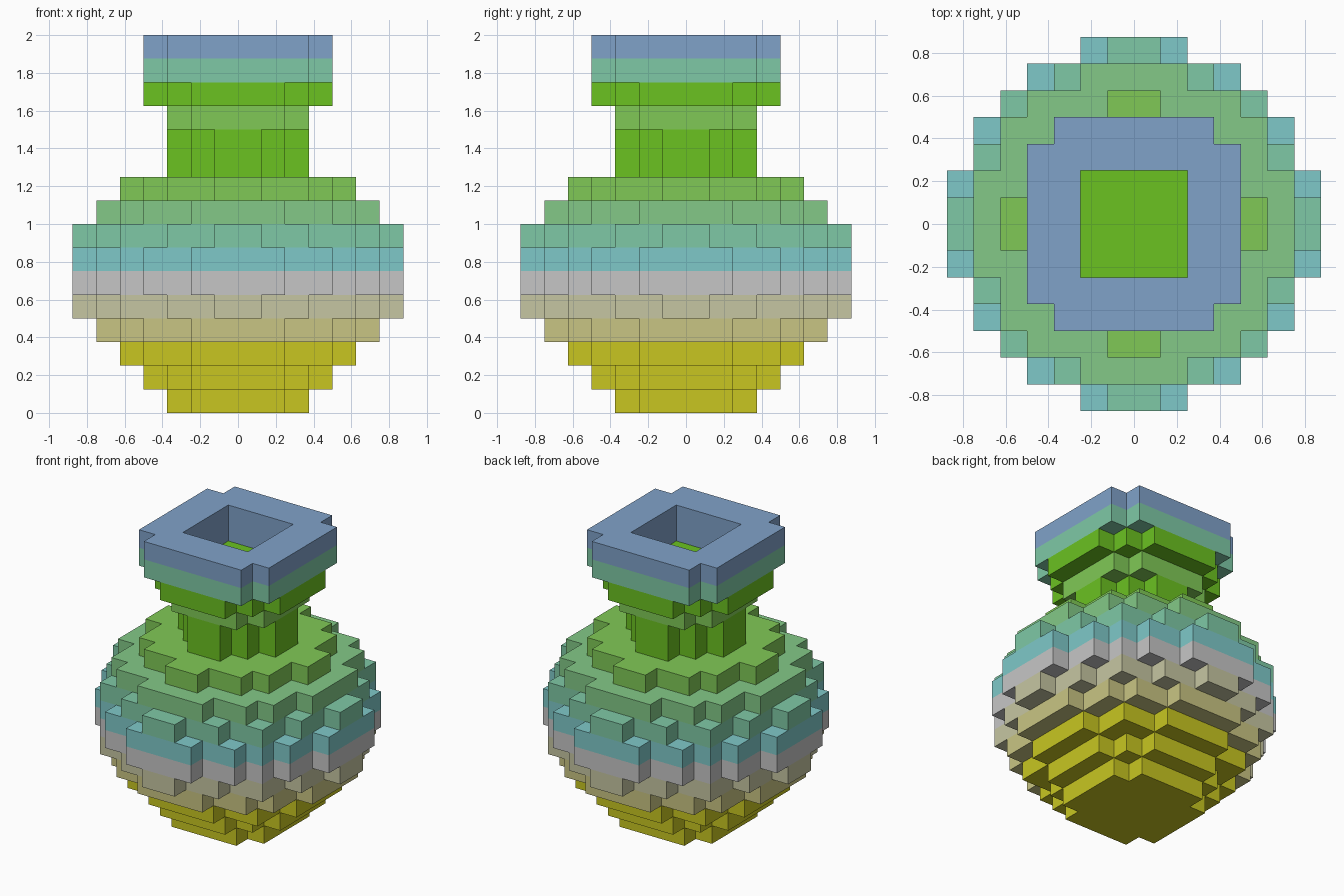
import bpy
import bmesh
from mathutils import Vector

cube = bpy.data.objects.get("Cube")
if cube:
    bpy.data.objects.remove(cube, do_unlink=True)

S = 0.125  # block size

# Flat colours (sRGB 0-255)
PALETTE = {
    "olive_yellow": (200, 198, 33),
    "khaki": (201, 197, 131),
    "beige": (198, 198, 162),
    "pale_grey": (198, 198, 198),
    "cyan": (127, 201, 201),
    "sea_green": (127, 201, 166),
    "soft_green": (131, 201, 135),
    "lime": (128, 201, 86),
    "bright_green": (107, 194, 33),
    "dusty_blue": (128, 162, 201),
}


def linear(c):
    c /= 255
    return c / 12.92 if c <= 0.04045 else ((c + 0.055) / 1.055) ** 2.4


MATS = {}
for name, rgb in PALETTE.items():
    m = bpy.data.materials.new(name)
    col = (*[linear(c) for c in rgb], 1)
    m.diffuse_color = col
    m.use_nodes = True
    m.node_tree.nodes["Principled BSDF"].inputs["Base Color"].default_value = col
    MATS[name] = m

# Each layer: half-width in blocks for the rows from the centre outwards, colour
PARTS = {
    "vase_body": [
        ([3, 3, 2], "olive_yellow"),
        ([4, 4, 3, 2], "olive_yellow"),
        ([5, 5, 4, 4, 2], "olive_yellow"),
        ([6, 6, 5, 5, 4, 2], "khaki"),
        ([7, 6, 6, 5, 5, 3, 1], "beige"),
        ([7, 7, 6, 6, 5, 4, 2], "pale_grey"),
        ([7, 7, 6, 6, 5, 4, 2], "cyan"),
        ([7, 6, 6, 5, 5, 3, 1], "sea_green"),
        ([6, 6, 5, 5, 4, 2], "soft_green"),
        ([5, 4, 4, 3, 1], "lime"),
    ],
    "vase_neck": [
        ([3, 2, 1], "bright_green"),
        ([3, 2, 1], "bright_green"),
        ([3, 3, 2], "lime"),
        ([4, 4, 3, 2], "bright_green"),
    ],
    "vase_rim": [
        ([4, 4, 4, 3], "sea_green"),
        ([4, 4, 4, 3], "dusty_blue"),
    ],
}

# Fill the block grid
cells = {}  # (i, j, k) -> (part, colour)
k = 0
for part, layers in PARTS.items():
    for rows, colour in layers:
        for j in range(-len(rows), len(rows)):
            w = rows[j if j >= 0 else -j - 1]
            for i in range(-w, w):
                c = colour
                if part == "vase_rim":
                    if -2 <= i < 2 and -2 <= j < 2:
                        continue  # square mouth opening
                    if -3 <= i < 3 and -3 <= j < 3:
                        c = "dusty_blue"  # inner lining
                cells[i, j, k] = (part, c)
        k += 1

# Outward direction and the two in-plane axes of each block side
SIDES = []
for axis in range(3):
    for sign in (1, -1):
        n = Vector((0, 0, 0))
        n[axis] = sign
        u = Vector((0, 0, 0))
        u[(axis + 1) % 3] = 1
        SIDES.append((n, u, n.cross(u)))


def build_part(part):
    """Skin the exposed block sides of one part."""
    mesh = bpy.data.meshes.new(part)
    names = sorted({c for p, c in cells.values() if p == part})
    for n in names:
        mesh.materials.append(MATS[n])
    bm = bmesh.new()
    for key, (p, colour) in cells.items():
        if p != part:
            continue
        centre = Vector(key) + Vector((0.5, 0.5, 0.5))
        for n, u, v in SIDES:
            if tuple(int(a + b) for a, b in zip(key, n)) in cells:
                continue
            quad = [bm.verts.new((centre + 0.5 * (n + a * u + b * v)) * S)
                    for a, b in ((-1, -1), (1, -1), (1, 1), (-1, 1))]
            bm.faces.new(quad).material_index = names.index(colour)
    bmesh.ops.remove_doubles(bm, verts=bm.verts, dist=1e-4)
    # Merge flat neighbours of the same colour
    bmesh.ops.dissolve_limit(bm, angle_limit=0.01, verts=bm.verts,
                             edges=bm.edges, delimit={"MATERIAL"})
    bm.to_mesh(mesh)
    bm.free()
    obj = bpy.data.objects.new(part, mesh)
    bpy.context.collection.objects.link(obj)


for part in PARTS:
    build_part(part)
